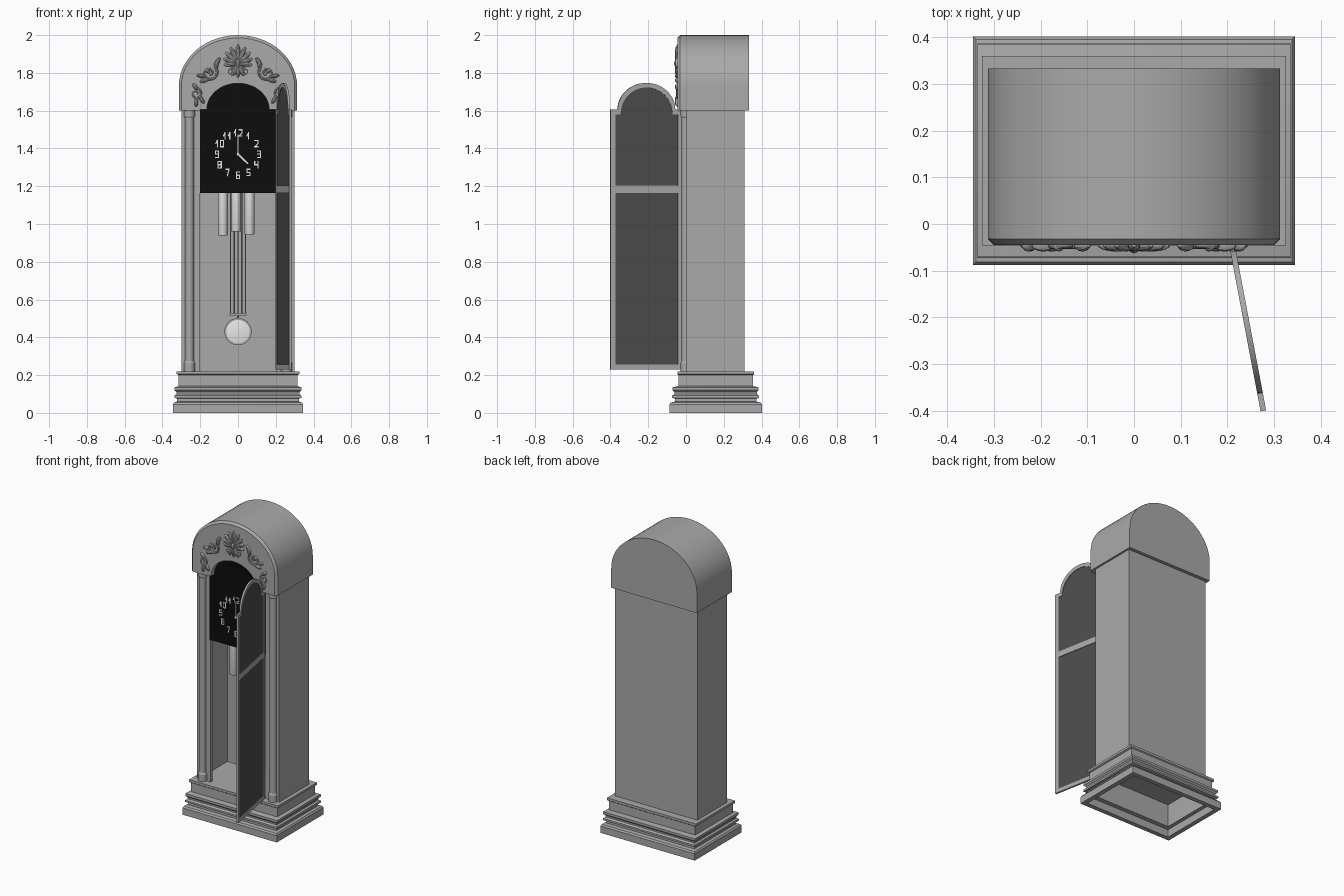
import bpy, bmesh, math
from mathutils import Matrix, Vector

cube = bpy.data.objects.get("Cube")
if cube:
    bpy.data.objects.remove(cube)


def material(name, v):
    m = bpy.data.materials.new(name)
    m.use_nodes = True
    m.diffuse_color = (v, v, v, 1)
    m.node_tree.nodes["Principled BSDF"].inputs["Base Color"].default_value = (v, v, v, 1)
    return m


GREY = material("case grey", 0.4)
GLASS = material("dark glass", 0.074)
BLACK = material("dial black", 0.004)
METAL = material("pale metal", 0.8)
WHITE = material("marking white", 0.95)


def finish(name, bm, mat):
    bmesh.ops.remove_doubles(bm, verts=bm.verts, dist=1e-5)
    bmesh.ops.recalc_face_normals(bm, faces=bm.faces)
    me = bpy.data.meshes.new(name)
    bm.to_mesh(me)
    bm.free()
    me.materials.append(mat)
    for p in me.polygons:
        p.use_smooth = True
    me.set_sharp_from_angle(angle=math.radians(30))
    ob = bpy.data.objects.new(name, me)
    bpy.context.collection.objects.link(ob)
    return ob


def loft(name, loops, mat=GREY, around=True, cyclic=False):
    """Skin a list of equal point loops; ends are capped."""
    bm = bmesh.new()
    rows = [[bm.verts.new(p) for p in lp] for lp in loops]
    n = len(rows[0])
    pairs = list(zip(rows, rows[1:])) + ([(rows[-1], rows[0])] if cyclic else [])
    for a, b in pairs:
        for i in range(n if around else n - 1):
            j = (i + 1) % n
            bm.faces.new((a[i], a[j], b[j], b[i]))
    if not cyclic:
        bm.faces.new(rows[0])
        bm.faces.new(rows[-1])
    if not around:
        bm.faces.new([r[0] for r in rows])
        bm.faces.new([r[-1] for r in rows])
    return finish(name, bm, mat)


def box(name, x0, x1, y0, y1, z0, z1, mat=GREY):
    lp = lambda z: [(x0, y0, z), (x1, y0, z), (x1, y1, z), (x0, y1, z)]
    return loft(name, [lp(z0), lp(z1)], mat)


def turned(name, x, y, profile, mat=GREY, seg=20):
    """Upright turned part from (radius, z) pairs."""
    ring = [2 * math.pi * i / seg for i in range(seg)]
    return loft(name, [[(x + r * math.cos(t), y + r * math.sin(t), z) for t in ring]
                       for r, z in profile], mat)


def disc(name, x, z, profile, mat, seg=32):
    """Part turned about the front-back axis from (radius, y) pairs."""
    ring = [2 * math.pi * i / seg for i in range(seg)]
    return loft(name, [[(x + r * math.cos(t), y, z + r * math.sin(t)) for t in ring]
                       for r, y in profile], mat)


def arch(w, z0, zs, a, b, n=28):
    """Arched outline: straight sides, shoulders, elliptical head."""
    head = [(-a * math.cos(math.pi * i / n), zs + b * math.sin(math.pi * i / n))
            for i in range(n + 1)]
    return [(-w, z0), (-w, zs)] + head + [(w, zs), (w, z0)]


def at(outline, y):
    return [(x, y, z) for x, z in outline]


def stroke(name, p, q, width, y, mat=WHITE):
    """Thin flat bar between two points on the dial."""
    p, q = Vector(p), Vector(q)
    d = (q - p).normalized() * width / 2
    s = Vector((-d.y, d.x))
    quad = [p - d + s, q + d + s, q + d - s, p - d - s]
    return loft(name, [at(quad, y), at(quad, y + 0.004)], mat)


# Stepped hollow plinth: inside, then outside mouldings
CY = 0.157
steps = [(.29, .185, .2), (.29, .185, .05), (.315, .215, .05), (.315, .215, 0),
         (.345, .245, 0), (.345, .245, .045), (.338, .238, .055), (.322, .215, .06),
         (.322, .215, .075), (.335, .23, .08), (.335, .23, .092), (.325, .218, .1),
         (.325, .218, .11), (.335, .228, .12), (.335, .228, .135), (.315, .197, .142),
         (.315, .197, .2), (.325, .203, .205), (.325, .203, .22)]
loft("plinth", [[(sx * hx, CY + sy * hy, z) for sx, sy in ((-1, -1), (1, -1), (1, 1), (-1, 1))]
                for hx, hy, z in steps])

# Case walls, stiles and columns
box("back_panel", -.3, .3, .295, .31, .22, 1.61)
for s, side in ((1, "left"), (-1, "right")):
    box(side + "_wall", *sorted((s * .285, s * .3)), 0, .295, .22, 1.61)
    box(side + "_stile", *sorted((s * .2, s * .285)), 0, .02, .22, 1.61)
    turned(side + "_column", s * .257, 0, [(.029, .22), (.029, .265), (.023, .275),
                                           (.023, 1.56), (.029, 1.57), (.029, 1.61)])

# Arched hood with open front panel
outer = arch(.313, 1.6, 1.73, .313, .27)
rim = arch(.3, 1.6, 1.73, .3, .255)
opening = arch(.2, 1.6, 1.605, .165, .14)
loft("hood", [at(outer, 0), at(outer, .333)])
loft("hood_front", [at(outer, 0), at(outer, -.032), at(rim, -.045),
                    at(opening, -.045), at(opening, 0)], around=False, cyclic=True)

# Dial with raised inner panel
plate = arch(.2, 1.165, 1.605, .165, .14)
panel = arch(.172, 1.195, 1.58, .14, .125)
loft("dial", [at(plate, -.012), at(plate, .012)], BLACK)
loft("dial_panel", [at(panel, -.018), at(panel, -.012)], BLACK)

# Hour numerals as strokes on a three by three grid
STROKES = ["17931", "428", "13679", "1364697", "14639", "314697",
           "317964", "138", "1397146", "641397"]
DX, DZ = 0, 1.37
for hour in range(1, 13):
    t = math.radians(30 * hour)
    cx, cz = DX + .112 * math.sin(t), DZ + .112 * math.cos(t)
    digits = str(hour)
    for k, ch in enumerate(digits):
        ox = cx + (k - (len(digits) - 1) / 2) * .025
        pts = [(ox + ((int(c) - 1) % 3 - 1) * .008, cz - ((int(c) - 1) // 3 - 1) * .017)
               for c in STROKES[int(ch)]]
        for p, q in zip(pts, pts[1:]):
            stroke("hour_mark", p, q, .006, -.021)

# Hands
stroke("minute_hand", (DX, DZ), (DX, DZ + .1), .007, -.025)
stroke("hour_hand", (DX, DZ), (DX + .05, DZ - .048), .009, -.025)
disc("hand_hub", DX, DZ, [(.009, -.027), (.009, -.018)], WHITE, 16)

# Weights
for x, z in ((-.08, .94), (-.01, .96), (.061, .945)):
    turned("weight", x, .07, [(.024, z), (.026, z + .004), (.026, 1.24), (.022, 1.245)], METAL)
    turned("weight_cord", x, .07, [(.003, 1.24), (.003, 1.6)], METAL, 6)

# Gridiron pendulum
for i in range(5):
    turned("pendulum_rod", (i - 2) * .02, .14, [(.0035, .52), (.0035, 1.5)], GREY, 8)
box("pendulum_crossbar", -.045, .045, .135, .145, .515, .527)
turned("pendulum_stem", 0, .14, [(.005, .48), (.005, .52)], GREY, 8)
disc("pendulum_bob", 0, .43, [(.03, .122), (.062, .128), (.062, .152), (.03, .158)], METAL)
disc("bob_rim", 0, .43, [(.072, .13), (.072, .15)], GREY)

# Open door: frame, glass and rail, swung on its hinge side
HINGE, EDGE = Vector((.205, -.02, 0)), Vector((.277, -.4, 0))
W = (EDGE - HINGE).length / 2
frame_out = arch(W, .23, 1.605, .155, .142)
frame_in = arch(W - .025, .255, 1.58, .14, .143)
door = [
    loft("door_frame", [at(frame_out, -.006), at(frame_in, -.006),
                        at(frame_in, .006), at(frame_out, .006)], cyclic=True),
    loft("door_glass", [at(frame_in, -.002), at(frame_in, .002)], GLASS),
    box("door_rail", -W + .02, W - .02, -.006, .006, 1.165, 1.203)]
for ob in door:
    ob.location = (HINGE + EDGE) / 2
    ob.rotation_euler.z = math.atan2(EDGE.y - HINGE.y, EDGE.x - HINGE.x)

# Carved ornament on the hood
carving = bmesh.new()


def leaf(x, z, angle, length, width, depth=.014):
    """Flattened petal growing from (x, z) toward angle (0 = up)."""
    m = (Matrix.Translation((x, -.045, z)) @ Matrix.Rotation(angle, 4, "Y")
         @ Matrix.Translation((0, 0, length / 2))
         @ Matrix.Diagonal((width / 2, depth, length / 2, 1)))
    bmesh.ops.create_uvsphere(carving, u_segments=10, v_segments=8, radius=1, matrix=m)


def scroll(name, cx, cz, size, start, s, turns=1.4):
    """Tapered spiral vine, mirrored by s."""
    loops, n = [], 36
    for i in range(n + 1):
        f = i / n
        t = start + f * turns * 2 * math.pi
        r, thick = size * (1 - .8 * f), size * (.17 - .07 * f)
        out = Vector((s * math.cos(t), 0, math.sin(t)))
        mid = Vector((cx, -.047, cz)) + out * r
        loops.append([mid + out * thick * math.cos(a) + Vector((0, thick * math.sin(a), 0))
                      for a in (k * math.pi / 4 for k in range(8))])
    loft(name, loops)


# Central palmette
for i in range(-4, 5):
    leaf(0, 1.85, i * .42, .1 - .006 * abs(i), .027)
for i in (-1, 0, 1):
    leaf(0, 1.85, math.pi + i * .45, .075, .026)
leaf(0, 1.825, 0, .05, .03, .018)

# Side scrolls with leaves
for s in (1, -1):
    scroll("palmette_scroll", s * .038, 1.81, .022, 1.6, s)
    scroll("upper_scroll", s * .15, 1.8, .043, 2.2, s)
    scroll("lower_scroll", s * .222, 1.69, .032, 1.2, s)
    for x, z, ang, ln, wd in ((.125, 1.83, -.5, .06, .025), (.115, 1.82, -.1, .055, .022),
                              (.15, 1.77, 1.9, .055, .024), (.17, 1.78, 1.4, .05, .022),
                              (.215, 1.71, .6, .04, .022), (.205, 1.68, -2.6, .05, .022),
                              (.22, 1.67, 3.1, .05, .022), (.15, 1.8, .8, .03, .022)):
        leaf(s * x, z, s * ang, ln, wd)
finish("carved_leaves", carving, GREY)
